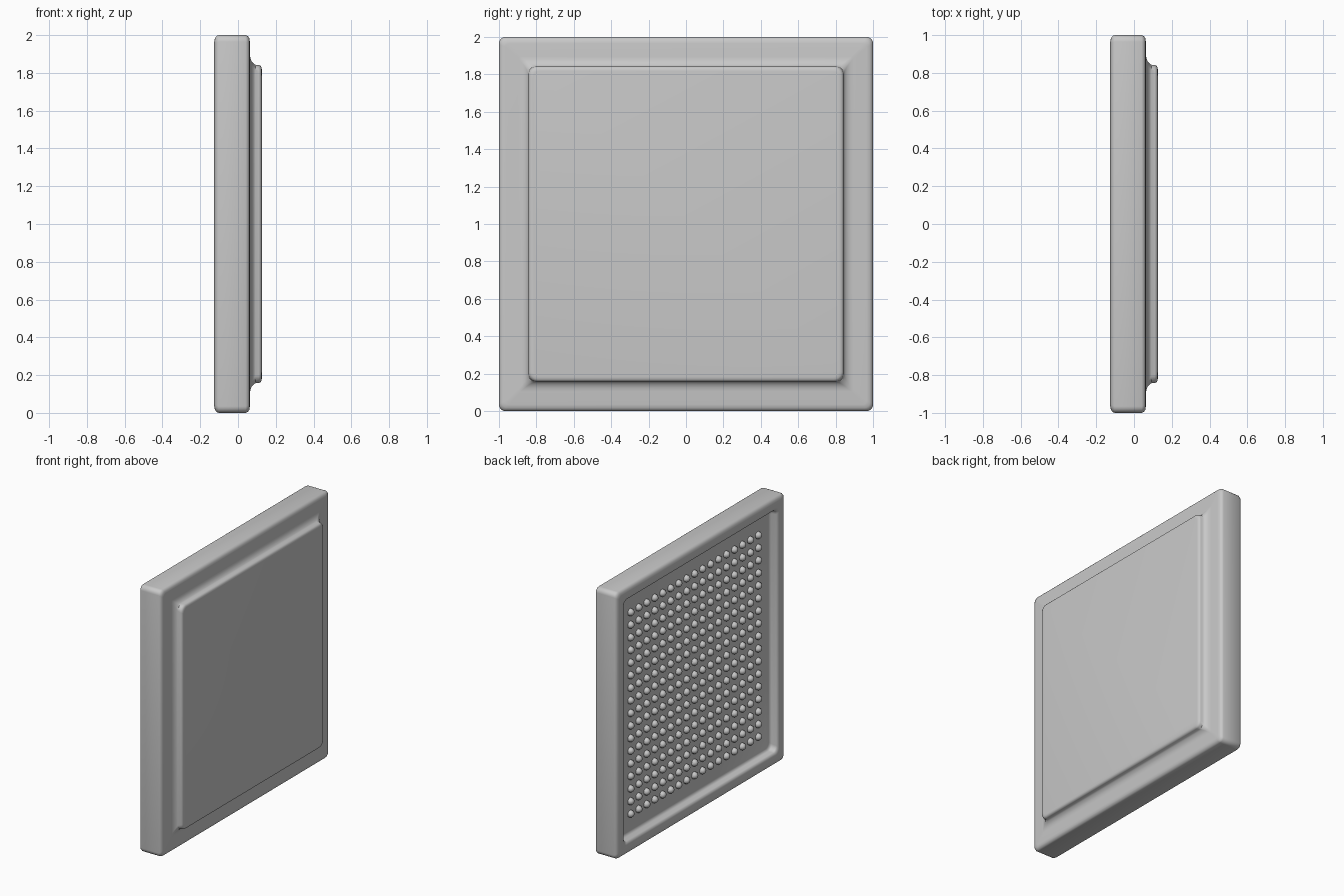
import bpy, math

if "Cube" in bpy.data.objects:
    bpy.data.objects.remove(bpy.data.objects["Cube"])

grey = bpy.data.materials.new("light_grey")
grey.diffuse_color = (0.58, 0.58, 0.58, 1)
grey.use_nodes = True
grey.node_tree.nodes["Principled BSDF"].inputs["Base Color"].default_value = grey.diffuse_color


def make(name, verts, faces, angle=40):
    me = bpy.data.meshes.new(name)
    me.from_pydata(verts, [], faces)
    me.materials.append(grey)
    ob = bpy.data.objects.new(name, me)
    bpy.context.collection.objects.link(ob)
    bpy.ops.object.select_all(action='DESELECT')
    bpy.context.view_layer.objects.active = ob
    ob.select_set(True)
    bpy.ops.object.mode_set(mode='EDIT')
    bpy.ops.mesh.select_all(action='SELECT')
    bpy.ops.mesh.normals_make_consistent(inside=False)
    bpy.ops.object.mode_set(mode='OBJECT')
    bpy.ops.object.shade_smooth_by_angle(angle=math.radians(angle))
    return ob


def ring(x, half, r, seg=5):
    """Rounded square in the y-z plane."""
    pts = []
    for k in range(4):
        mid = math.radians(45 + 90 * k)
        cy = math.copysign(half - r, math.cos(mid))
        cz = math.copysign(half - r, math.sin(mid))
        for i in range(seg + 1):
            a = math.radians(90 * k + 90 * i / seg)
            pts.append((x, cy + r * math.cos(a), 1 + cz + r * math.sin(a)))
    return pts


def loft(name, profile):
    verts, faces = [], []
    for p in profile:
        verts += ring(*p)
    n = len(verts) // len(profile)
    for j in range(len(profile) - 1):
        for i in range(n):
            k = (i + 1) % n
            faces.append((j*n + i, j*n + k, (j+1)*n + k, (j+1)*n + i))
    faces.append(tuple(range(n)))
    faces.append(tuple(range(len(verts) - n, len(verts))))
    return make(name, verts, faces)


# Tile body: recessed back, rounded rim, cove and raised front panel
loft("tile_body", [
    # recess floor, fillet and rolled rim: x, half size, corner radius
    (-0.065, 0.885, 0.035), (-0.070, 0.897, 0.04), (-0.080, 0.904, 0.04),
    (-0.110, 0.906, 0.04), (-0.120, 0.912, 0.04), (-0.126, 0.925, 0.04),
    # outer edge
    (-0.126, 0.965, 0.02), (-0.122, 0.983, 0.03), (-0.114, 0.995, 0.035),
    (-0.102, 1.0, 0.035), (0.040, 1.0, 0.035), (0.052, 0.995, 0.035),
    (0.060, 0.983, 0.03), (0.063, 0.965, 0.02),
    # cove up to the panel
    (0.063, 0.895, 0.01), (0.066, 0.876, 0.015), (0.073, 0.860, 0.02),
    (0.083, 0.849, 0.03), (0.092, 0.843, 0.04),
    # panel edge
    (0.110, 0.842, 0.045), (0.119, 0.838, 0.045), (0.124, 0.830, 0.04),
    (0.126, 0.818, 0.035),
])

# Grid of small domed studs on the recess floor
COUNT, PITCH, R, H, SEG = 17, 0.0945, 0.028, 0.032, 10
verts, faces = [], []
for row in range(COUNT):
    for col in range(COUNT):
        cy = (col - (COUNT - 1) / 2) * PITCH
        cz = 1 + (row - (COUNT - 1) / 2) * PITCH
        b = len(verts)
        for deg in (-8, 25, 50, 72):
            t = math.radians(deg)
            for i in range(SEG):
                a = 2 * math.pi * i / SEG
                verts.append((-0.065 - H * math.sin(t),
                              cy + R * math.cos(t) * math.cos(a),
                              cz + R * math.cos(t) * math.sin(a)))
        for j in range(3):
            for i in range(SEG):
                k = (i + 1) % SEG
                faces.append((b + j*SEG + i, b + j*SEG + k,
                              b + (j+1)*SEG + k, b + (j+1)*SEG + i))
        faces.append(tuple(range(b, b + SEG)))
        faces.append(tuple(range(b + 3*SEG, b + 4*SEG)))
make("back_studs", verts, faces, 45)
